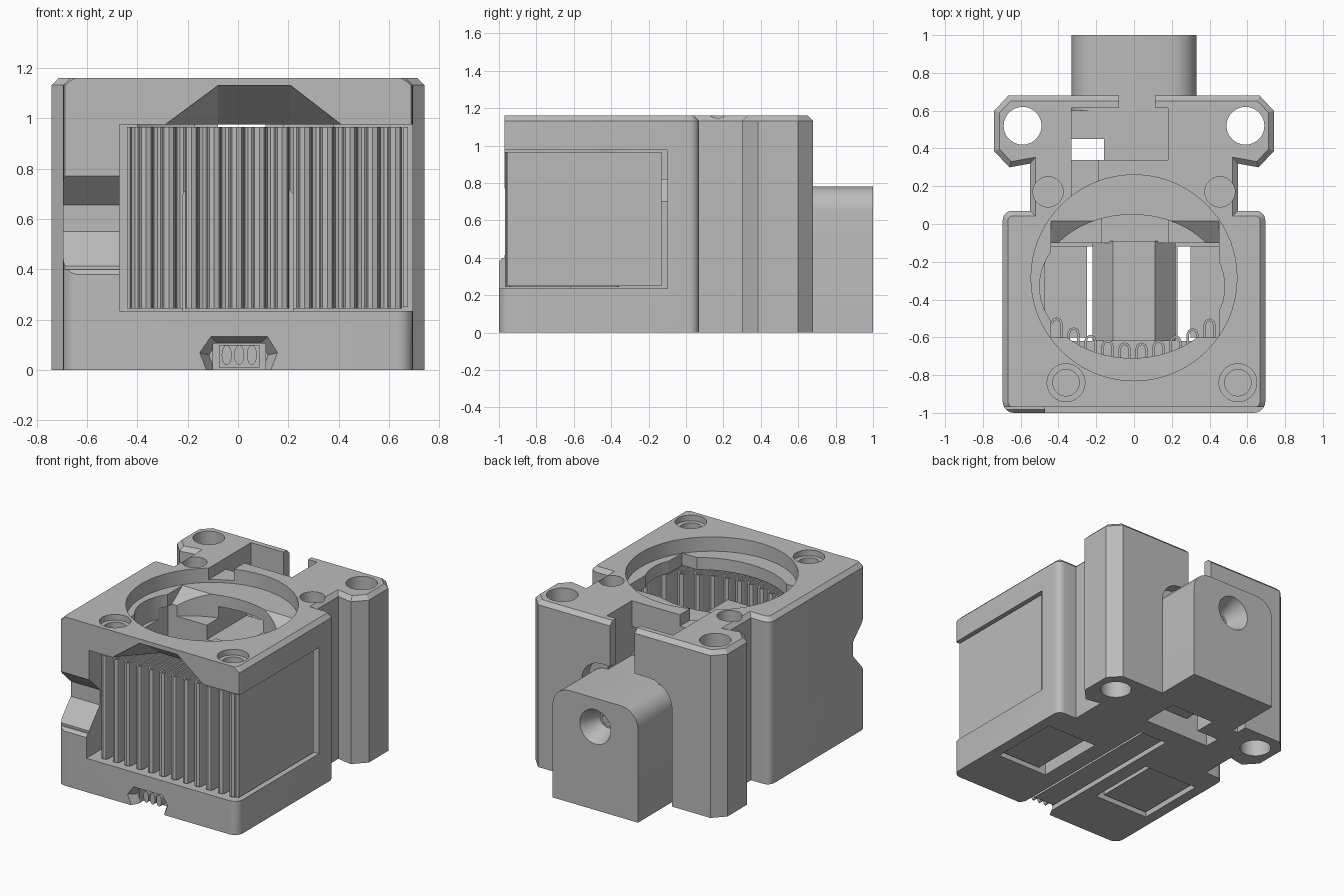
import bpy, bmesh
from math import sin, cos, pi
from mathutils import Vector

cube = bpy.data.objects.get("Cube")
if cube:
    bpy.data.objects.remove(cube)

grey = bpy.data.materials.new("plain grey")
GREY = (0.5, 0.5, 0.5, 1)
grey.diffuse_color = GREY
grey.use_nodes = True
grey.node_tree.nodes["Principled BSDF"].inputs["Base Color"].default_value = GREY


def make(name, bm):
    bmesh.ops.recalc_face_normals(bm, faces=bm.faces[:])
    me = bpy.data.meshes.new(name)
    bm.to_mesh(me)
    bm.free()
    me.materials.append(grey)
    ob = bpy.data.objects.new(name, me)
    bpy.context.collection.objects.link(ob)
    return ob


def place(axis, a, b, h):
    return {"x": (h, a, b), "y": (a, h, b), "z": (a, b, h)}[axis]


def prism(name, pts, axis, lo, hi, taper=None, chamfer=0):
    """Extrude a profile along an axis; taper=(centre, scale) shrinks the far end."""
    bm = bmesh.new()
    far = pts
    if taper:
        (ca, cb), s = taper
        far = [(ca + (a - ca) * s, cb + (b - cb) * s) for a, b in pts]
    low = [bm.verts.new(place(axis, a, b, lo)) for a, b in pts]
    top = [bm.verts.new(place(axis, a, b, hi)) for a, b in far]
    n = len(pts)
    bm.faces.new(low)
    cap = bm.faces.new(top)
    for i in range(n):
        j = (i + 1) % n
        bm.faces.new((low[i], low[j], top[j], top[i]))
    if chamfer:
        bmesh.ops.recalc_face_normals(bm, faces=bm.faces[:])
        bmesh.ops.bevel(bm, geom=list(cap.edges), offset=chamfer, segments=1,
                        affect="EDGES", profile=0.5)
    return make(name, bm)


def rect(a0, a1, b0, b1):
    return [(a0, b0), (a1, b0), (a1, b1), (a0, b1)]


def box(name, x0, x1, y0, y1, z0, z1):
    return prism(name, rect(x0, x1, y0, y1), "z", z0, z1)


def oval(ca, cb, ra, rb=None, n=48):
    rb = rb or ra
    return [(ca + ra * cos(2 * pi * i / n), cb + rb * sin(2 * pi * i / n)) for i in range(n)]


def rounded(corners, steps=6):
    """Corners are (a, b, radius); each is replaced by a smooth curve."""
    out = []
    for i, (a, b, r) in enumerate(corners):
        p = Vector((a, b))
        if not r:
            out.append((a, b))
            continue
        q0 = p + (Vector(corners[i - 1][:2]) - p).normalized() * r
        q1 = p + (Vector(corners[(i + 1) % len(corners)][:2]) - p).normalized() * r
        c = q0 + q1 - p
        for k in range(steps + 1):
            t = k / steps * pi / 2
            out.append(tuple(c + (q0 - c) * cos(t) + (q1 - c) * sin(t)))
    return out


def select(ob):
    bpy.ops.object.select_all(action="DESELECT")
    ob.select_set(True)
    bpy.context.view_layer.objects.active = ob


def cut(ob, cutter):
    mod = ob.modifiers.new("cut", "BOOLEAN")
    mod.operation = "DIFFERENCE"
    mod.solver = "EXACT"
    mod.object = cutter
    cutter.hide_render = True
    select(ob)
    bpy.ops.object.modifier_apply(modifier=mod.name)
    bpy.data.objects.remove(cutter)


def cut_box(ob, *size):
    cut(ob, box("cutter", *size))


def cut_prism(ob, *args, **kw):
    cut(ob, prism("cutter", *args, **kw))


# Housing: one mirrored outline with a chamfered top edge
TOP = 1.16
half = [(0.695, -1, 0.06), (0.695, 0.07, 0.05), (0.55, 0.07, 0), (0.55, 0.32, 0),
        (0.66, 0.30, 0), (0.74, 0.385, 0), (0.74, 0.6, 0), (0.665, 0.68, 0)]
outline = rounded(half + [(-x, y, r) for x, y, r in reversed(half)])
housing = prism("housing", outline, "z", 0, TOP, chamfer=0.028)

# Stepped front face and side window holding the pleated core
cut_box(housing, -0.9, 0.9, -1.2, -0.97, 0.4, 1.3)
cut_box(housing, -0.47, 0.9, -1.2, -0.1, 0.235, 0.975)
cut_prism(housing, [(-1.1, 0.28), (-1, 0.38), (-0.85, 0.55), (-0.85, 0.655), (-1, 0.8), (-1.1, 0.9)],
          "x", -0.9, -0.46)

# Sloped relief under the front of the top plate
bm = bmesh.new()
for y, z, x0, x1 in ((-1.02, 0.96, -0.31, 0.43), (-1.02, 1.13, -0.08, 0.21),
                     (-0.96, 0.96, -0.31, 0.43), (-0.96, 1.13, -0.08, 0.21),
                     (-0.72, 0.96, -0.08, 0.21)):
    bm.verts.new((x0, y, z))
    bm.verts.new((x1, y, z))
bmesh.ops.convex_hull(bm, input=bm.verts[:])
cut(housing, make("cutter", bm))

# Round fan opening and the throat below it
cut_prism(housing, oval(0, -0.285, 0.545, n=72), "z", 1.06, 1.3)
cut_prism(housing, oval(-0.01, -0.33, 0.49, 0.38, n=64), "z", 0.9, 1.07)
cut_prism(housing, [(-0.6, 0.9), (-0.1, 0.9), (-0.1, 0.975), (0.03, 1.07), (-0.6, 1.07)],
          "x", -0.44, 0.45)

# Rear pocket, cable slot, window and clearance arch around the rear block
cut_box(housing, -0.33, 0.18, 0.34, 0.615, 0.78, 1.3)
cut_box(housing, -0.33, -0.19, 0.1, 0.35, 1.08, 1.3)
cut_box(housing, -0.08, 0.11, 0.6, 0.8, 0.78, 1.3)
cut_box(housing, -0.17, 0.18, -0.15, 0.36, 0.8, 0.98)
cut_box(housing, -0.33, -0.16, 0.34, 0.45, -0.1, 0.9)
arch = rounded([(-0.37, -0.1, 0), (0.33, -0.1, 0), (0.33, 0.85, 0.15), (-0.37, 0.85, 0.18)])
cut_prism(housing, arch, "y", 0.6, 0.8)

# Screw holes
for s in (-1, 1):
    cut_prism(housing, oval(s * 0.59, 0.52, 0.1), "z", -0.1, 1.3)
    cut_prism(housing, oval(s * 0.455, 0.17, 0.08), "z", 1.04, 1.3)
for x in (-0.36, 0.55):
    cut_prism(housing, oval(x, -0.84, 0.1), "z", 1.12, 1.3)
    cut_prism(housing, oval(x, -0.84, 0.07), "z", 1.0, 1.2)

# Floor openings, cable channel and its flared mouth
cut_box(housing, -0.62, -0.2, -0.62, -0.12, -0.1, 0.3)
cut_box(housing, 0.23, 0.62, -0.62, -0.12, -0.1, 0.3)
cut_box(housing, -0.1, 0.11, -1.1, 0.2, -0.1, 0.105)
mouth = [(-0.12, -0.02), (-0.155, 0.07), (-0.11, 0.135), (0.12, 0.135), (0.16, 0.07), (0.125, -0.02)]
cut_prism(housing, mouth, "y", -1.005, -0.94, taper=((0, 0.03), 0.75))

# Rear block with a rounded top, a tapered socket and an underside pocket
block = prism("rear_block", rounded([(-0.33, 0, 0), (0.33, 0, 0), (0.33, 0.78, 0.13), (-0.33, 0.78, 0.13)]),
              "y", 0.45, 1)
cut_prism(block, oval(0, 0.58, 0.12), "y", 1.001, 0.86, taper=((0, 0.58), 0.5))
cut_prism(block, oval(0, 0.58, 0.05, n=6), "y", 0.9, 0.7)
for part in (block, housing):
    cut_box(part, -0.16, 0.18, 0.34, 0.6, -0.1, 0.14)

# Central ridge inside the chamber
ridge = prism("inner_ridge", [(-0.22, 0.2), (0.22, 0.2), (0.22, 0.7), (0.11, 0.82), (-0.11, 0.82), (-0.22, 0.7)],
              "y", -0.62, -0.09)

# Inserts in the floor openings and the channel
inserts = [box("left_floor_insert", 0.3, 0.6, -0.6, -0.12, 0.02, 0.22),
           box("right_floor_insert", -0.6, -0.25, -0.6, -0.12, 0.02, 0.22),
           box("channel_insert", -0.075, 0.085, -0.9, 0.2, 0.01, 0.1)]
for i in range(3):
    prism("channel_pin", oval(-0.045 + 0.05 * i, 0.06, 0.02, 0.04, n=16), "y", -0.95, -0.89)

# Pleated core: one folded sheet with round folds
path = []
FRONT = -0.94
for i in range(12):
    c = -0.41 + 0.09 * i
    back = -0.66 + 0.8 * c * c
    path += [(c + 0.025 * cos(t), back + 0.025 * sin(t)) for t in (pi, 0.75 * pi, pi / 2, pi / 4, 0)]
    path += [(c + 0.045 + 0.02 * cos(t), FRONT + 0.02 * sin(t))
             for t in (pi, 1.25 * pi, 1.5 * pi, 1.75 * pi, 2 * pi)]
bm = bmesh.new()
cols = [[bm.verts.new((x, y, z)) for z in (0.245, 0.965)] for x, y in path]
for (a, b), (c, d) in zip(cols, cols[1:]):
    bm.faces.new((a, c, d, b))
pleats = make("pleated_core", bm)
solid = pleats.modifiers.new("thickness", "SOLIDIFY")
solid.thickness = 0.013
solid.offset = 0
select(pleats)
bpy.ops.object.modifier_apply(modifier=solid.name)

# Side panel of the core
box("core_side_panel", 0.655, 0.675, -0.955, -0.13, 0.25, 0.965)

# Smooth curved walls, keep the edges sharp
for ob in bpy.context.collection.objects:
    if ob.type == "MESH" and grey.name in ob.data.materials:
        select(ob)
        bpy.ops.object.shade_smooth_by_angle(angle=0.5)
